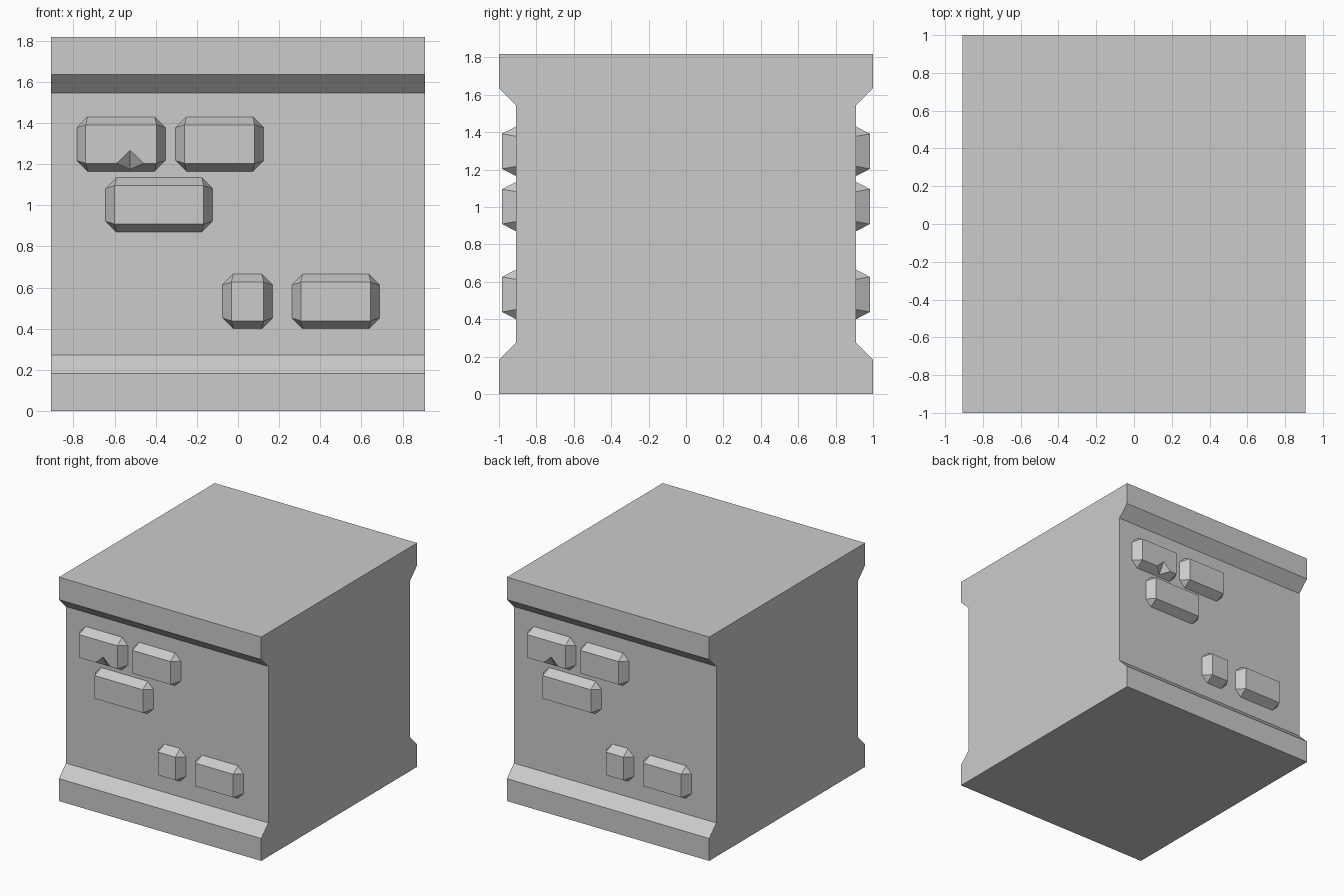
import bpy

if "Cube" in bpy.data.objects:
    bpy.data.objects.remove(bpy.data.objects["Cube"])

HALF_W, HEIGHT = 0.909, 1.818
WALL_Y, BRICK_Y = 0.909, 0.983


def make(name, verts, faces):
    mesh = bpy.data.meshes.new(name)
    mesh.from_pydata(verts, [], faces)
    mesh.update()
    obj = bpy.data.objects.new(name, mesh)
    bpy.context.collection.objects.link(obj)
    return obj


# Wall block: side profile (y, z) extruded along x
half = [(1, 0), (1, 0.182), (WALL_Y, 0.273), (WALL_Y, 1.545), (1, 1.636), (1, HEIGHT)]
profile = half + [(-y, z) for y, z in reversed(half)]
n = len(profile)
make("wall_block",
     [(s * HALF_W, y, z) for s in (-1, 1) for y, z in profile],
     [list(range(n))[::-1], list(range(n, 2 * n))]
     + [[i, (i + 1) % n, n + (i + 1) % n, n + i] for i in range(n)])


def brick(name, x0, x1, z0, z1, side, chipped=False):
    """Chamfered brick: octagonal base on the wall, smaller rectangle in front."""
    c, b = 0.043, 0.052
    front = [(x0 + c, z0 + c * 0.9), (x1 - c, z0 + c * 0.9),
             (x1 - c, z1 - c * 0.9), (x0 + c, z1 - c * 0.9)]
    base = [(x0 + b, z0), (x1 - b, z0), (x1, z0 + b), (x1, z1 - b),
            (x1 - b, z1), (x0 + b, z1), (x0, z1 - b), (x0, z0 + b)]
    verts = [(x, -BRICK_Y, z) for x, z in front] + [(x, -WALL_Y, z) for x, z in base]
    face, bottom = [0, 1, 2, 3], [[0, 4, 5, 1]]
    if chipped:
        # V-shaped chip knocked out of the lower front edge
        xc, zf = -0.524, front[0][1]
        verts += [(xc - 0.066, -BRICK_Y, zf), (xc, -BRICK_Y, 1.267),
                  (xc + 0.066, -BRICK_Y, zf),
                  (xc, -WALL_Y - 0.26 * (BRICK_Y - WALL_Y), z0 + 0.26 * (zf - z0))]
        face = [0, 12, 13, 14, 1, 2, 3]
        bottom = [[0, 4, 15, 12], [4, 5, 15], [5, 1, 14, 15], [12, 15, 13], [13, 15, 14]]
    faces = [face] + bottom + [
        [1, 6, 7, 2], [2, 8, 9, 3], [3, 10, 11, 0],             # chamfers
        [0, 11, 4], [1, 5, 6], [2, 7, 8], [3, 9, 10]]           # corners
    # The back is the front turned half way round
    make(name, [(x * side, y * side, z) for x, y, z in verts], faces)


# Exposed bricks on both faces
bricks = [(-0.783, -0.353, 1.165, 1.43, True),
          (-0.303, 0.124, 1.165, 1.43, False),
          (-0.643, -0.124, 0.87, 1.134, False),
          (-0.075, 0.168, 0.4, 0.665, False),
          (0.262, 0.688, 0.4, 0.665, False)]
for label, side in (("front", 1), ("back", -1)):
    for i, (x0, x1, z0, z1, chipped) in enumerate(bricks, 1):
        brick(f"{label}_brick_{i}", x0, x1, z0, z1, side, chipped)
